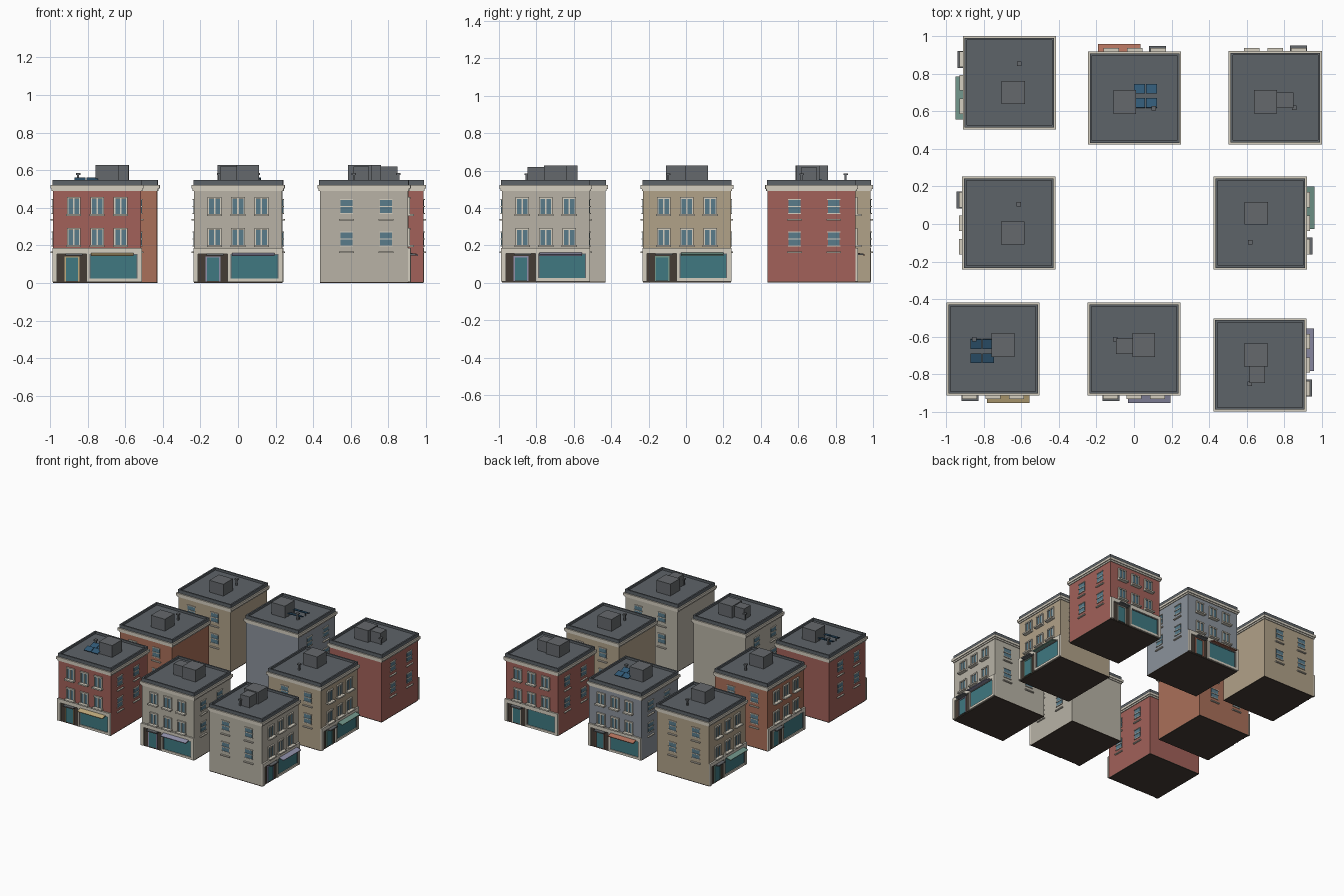
import bpy, bmesh, math
from mathutils import Matrix, Vector

if "Cube" in bpy.data.objects:
    bpy.data.objects.remove(bpy.data.objects["Cube"])

MATS = {}
def mat(name, rgb):
    if name not in MATS:
        m = bpy.data.materials.new(name)
        m.diffuse_color = (*rgb, 1)
        m.use_nodes = True
        m.node_tree.nodes["Principled BSDF"].inputs["Base Color"].default_value = m.diffuse_color
        MATS[name] = m
    return MATS[name]

CREAM = ("cream", (0.66, 0.62, 0.53))
ROOF = ("roof_grey", (0.11, 0.125, 0.14))
METAL = ("metal", (0.13, 0.14, 0.15))
GLASS = ("glass", (0.10, 0.20, 0.26))
SHOP = ("shop_glass", (0.05, 0.19, 0.22))
BROWN = ("dark_brown", (0.06, 0.045, 0.035))
SOLAR = ("solar_blue", (0.03, 0.10, 0.18))
RED = ("red_brick", (0.36, 0.12, 0.10))
ORANGE = ("orange_brick", (0.40, 0.16, 0.10))
STONE = ("pale_stone", (0.48, 0.45, 0.38))
TAN = ("tan_stone", (0.44, 0.36, 0.25))
BLUE = ("blue_grey", (0.26, 0.29, 0.33))
LILAC = ("lilac", (0.28, 0.28, 0.40))
GREEN = ("green", (0.17, 0.31, 0.26))
CLAY = ("clay", (0.45, 0.17, 0.11))
SAND = ("sand", (0.52, 0.40, 0.20))

def part(name, boxes, material, world):
    """One object out of boxes (x0,x1,y0,y1,z0,z1[,tilt about x])."""
    bm = bmesh.new()
    for b in boxes:
        x0, x1, y0, y1, z0, z1 = b[:6]
        c = Vector(((x0 + x1) / 2, (y0 + y1) / 2, (z0 + z1) / 2))
        tilt = Matrix.Rotation(b[6] if len(b) > 6 else 0, 4, 'X')
        size = Matrix.Diagonal((x1 - x0, y1 - y0, z1 - z0, 1))
        bmesh.ops.create_cube(bm, size=1, matrix=Matrix.Translation(c) @ tilt @ size)
    me = bpy.data.meshes.new(name)
    bm.to_mesh(me)
    bm.free()
    me.materials.append(mat(*material))
    ob = bpy.data.objects.new(name, me)
    ob.matrix_world = world
    bpy.context.collection.objects.link(ob)
    return ob

def ring(h, t, z0, z1):
    return [(-h, h, -h, -h + t, z0, z1), (-h, h, h - t, h, z0, z1),
            (-h, -h + t, -h + t, h - t, z0, z1), (h - t, h, -h + t, h - t, z0, z1)]

def side_box(s, d0, d1, y0, y1, z0, z1):
    return (*sorted((s * d0, s * d1)), y0, y1, z0, z1)

B = 0.235   # half width of the walls
F = -B      # facade plane

def building(tag, x, y, turn, wall, awning, extra):
    w = Matrix.Translation((x, y, 0)) @ Matrix.Rotation(math.radians(turn), 4, 'Z')
    def add(name, boxes, material):
        part(f"{tag}_{name}", boxes, material, w)

    # walls and base
    add("walls", [(-B, B, -B, B, 0.006, 0.525)], wall)
    add("base", [(-B, B, -B, B, 0, 0.006)], BROWN)

    # stepped cornice, roof and parapet
    c = 0.241
    add("cornice", [(-c, c, -c, c, 0.49, 0.502),
                    (-0.248, 0.248, -0.248, 0.248, 0.502, 0.522)], CREAM)
    add("roof", [(-0.238, 0.238, -0.238, 0.238, 0.522, 0.532)], ROOF)
    add("parapet", ring(0.238, 0.012, 0.532, 0.549), ROOF)

    # facade windows: three columns, two storeys
    glass, frame, sill = [], [], []
    for z0 in (0.197, 0.362):
        z1 = z0 + 0.09
        for cx in (-0.125, 0, 0.125):
            glass.append((cx - 0.03, cx + 0.03, F - 0.003, F + 0.01, z0, z1))
            for dx in (-0.032, 0, 0.032):
                frame.append((cx + dx - 0.004, cx + dx + 0.004, F - 0.009, F, z0, z1))
            frame.append((cx - 0.036, cx + 0.036, F - 0.011, F, z1 - 0.004, z1 + 0.006))
            sill.append((cx - 0.041, cx + 0.041, F - 0.03, F, z0 - 0.006, z0 + 0.005))
    # sash windows on both flanks
    for s in (-1, 1):
        for cy in (-0.118, 0.092):
            for z0 in (0.197, 0.37):
                z1 = z0 + 0.075
                glass.append(side_box(s, B - 0.01, B + 0.003, cy - 0.032, cy + 0.032, z0, z1))
                for z in (z0, z0 + 0.037, z1):
                    frame.append(side_box(s, B, B + 0.007, cy - 0.035, cy + 0.035,
                                          z - 0.003, z + 0.003))
                sill.append(side_box(s, B, B + 0.012, cy - 0.04, cy + 0.04,
                                     z0 - 0.037, z0 - 0.029))
    add("window_glass", glass, GLASS)
    add("window_frames", frame, CREAM)
    add("window_sills", sill, CREAM)

    # shopfront surround, display window, door and canopy
    add("shop_surround", [(-0.238, 0.238, F - 0.013, F, 0.155, 0.185),
                          (-0.238, -0.213, F - 0.013, F, 0.006, 0.155),
                          (-0.055, -0.04, F - 0.013, F, 0.006, 0.155),
                          (0.215, 0.238, F - 0.013, F, 0.006, 0.155),
                          (-0.04, 0.215, F - 0.011, F, 0.006, 0.024)], CREAM)
    add("shop_window", [(-0.04, 0.215, F - 0.004, F, 0.024, 0.15)], SHOP)
    add("shop_window_trim", [(-0.04, 0.215, F - 0.008, F, 0.15, 0.156),
                             (-0.04, -0.034, F - 0.008, F, 0.024, 0.15),
                             (0.209, 0.215, F - 0.008, F, 0.024, 0.15)], METAL)
    add("door_panel", [(-0.213, -0.055, F - 0.003, F, 0.006, 0.155)], BROWN)
    add("door_glass", [(-0.165, -0.1, F - 0.006, F, 0.012, 0.135)], SHOP)
    add("door_frame", [(-0.172, -0.165, F - 0.01, F, 0.006, 0.142),
                       (-0.1, -0.093, F - 0.01, F, 0.006, 0.142),
                       (-0.165, -0.1, F - 0.01, F, 0.135, 0.142)], awning or CREAM)
    add("door_canopy", [(-0.168, -0.078, F - 0.042, F, 0.147, 0.156)], METAL)
    if awning:
        add("awning", [(-0.032, 0.195, F - 0.052, F - 0.008, 0.15, 0.156,
                        math.radians(16))], awning)

    # roof access box, vent pipe and optional roof equipment
    add("roof_box", [(-0.008, 0.113, -0.042, 0.084, 0.53, 0.628)], METAL)
    add("vent", [(-0.107, -0.095, 0.047, 0.059, 0.53, 0.575),
                 (-0.113, -0.089, 0.041, 0.065, 0.575, 0.585)], METAL)
    if extra == "solar":
        add("solar_panels", [(px, px + 0.06, py, py + 0.053, 0.548, 0.553, math.radians(18))
                             for px in (-0.12, -0.056) for py in (0.0, -0.076)], SOLAR)
        add("solar_legs", [(px, px + 0.006, py, py + 0.006, 0.53, 0.555)
                           for px in (-0.115, -0.012) for py in (0.04, -0.036)], METAL)
    elif extra == "duct":
        add("roof_unit", [(-0.097, -0.008, -0.027, 0.055, 0.53, 0.62)], METAL)

# ring of eight buildings, every facade facing outwards
building("front_left", -0.75, -0.665, 0, RED, SAND, "solar")
building("front_middle", 0.0, -0.665, 0, STONE, LILAC, "duct")
building("front_right", 0.67, -0.75, 90, STONE, LILAC, "duct")
building("right_middle", 0.672, 0.005, 90, TAN, GREEN, None)
building("back_right", 0.752, 0.672, 180, RED, None, "duct")
building("back_middle", 0.003, 0.67, 180, BLUE, CLAY, "solar")
building("back_left", -0.663, 0.752, -90, TAN, GREEN, None)
building("left_middle", -0.666, 0.005, -90, ORANGE, None, None)
